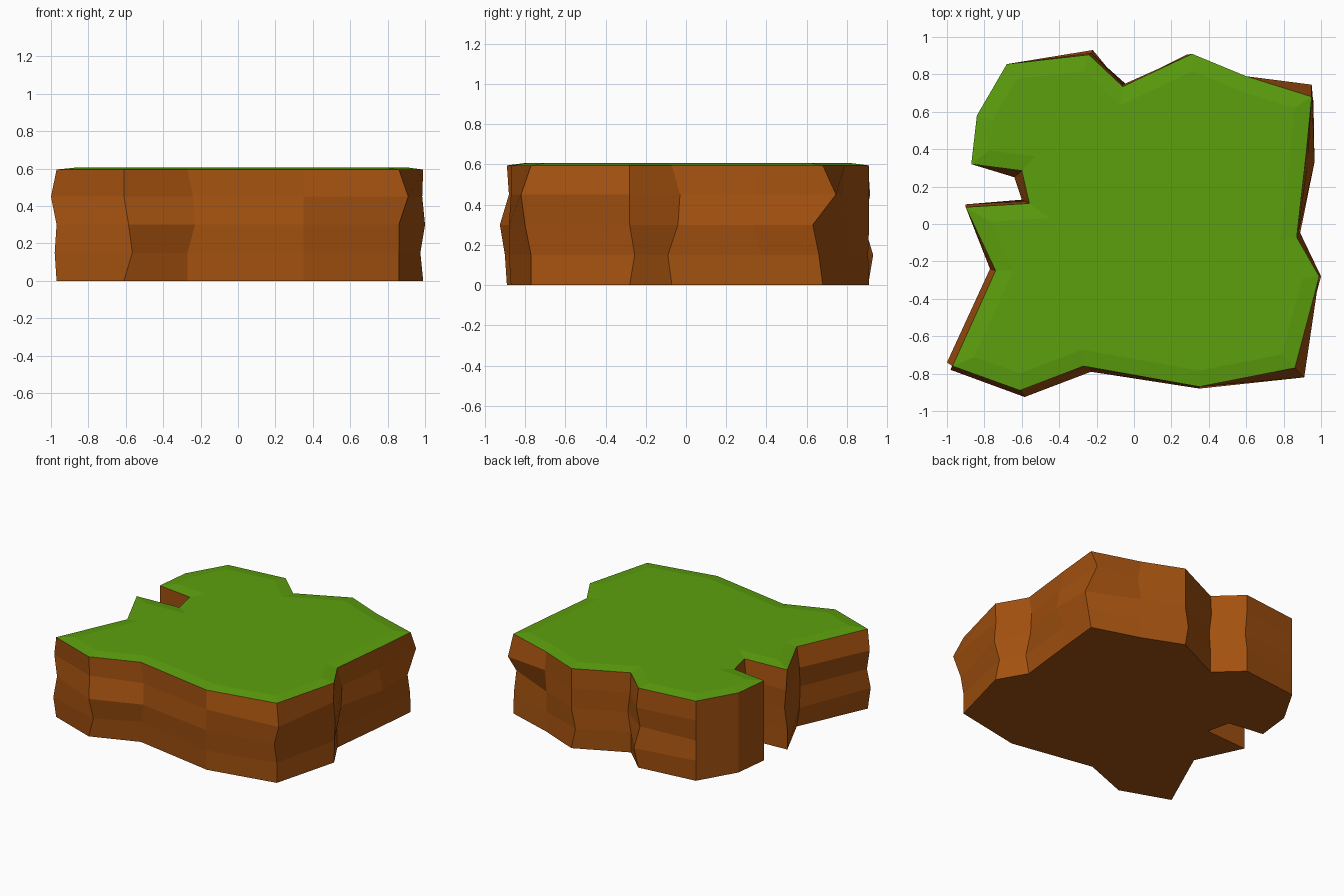
import bpy, bmesh
from mathutils import Vector

if "Cube" in bpy.data.objects:
    bpy.data.objects.remove(bpy.data.objects["Cube"])

# Outline of the island, counter-clockwise from front left
OUTLINE = [(-.97, -.76), (-.61, -.89), (-.27, -.76), (.35, -.87), (.86, -.77),
           (.99, -.28), (.87, -.07), (.92, .37), (.95, .68), (.60, .79),
           (.31, .91), (-.06, .735), (-.24, .905), (-.68, .855), (-.84, .58),
           (-.87, .32), (-.60, .285), (-.56, .11), (-.90, .09), (-.74, -.25)]

# Rocky wobble: corner moves (corner index: dx, dy) at the inner levels
LEVELS = [
    (0.00, {}),
    (0.15, {0: (-.01, -.02), 1: (.045, -.01), 3: (0, -.01), 5: (-.015, .025),
            6: (.01, -.02), 8: (.01, -.02), 10: (-.03, -.005), 12: (.02, .025),
            16: (-.02, -.02), 19: (-.03, .01)}),
    (0.30, {0: (0, .01), 1: (.025, -.035), 2: (.04, -.03), 3: (0, -.01),
            4: (0, -.03), 5: (.01, 0), 6: (.01, .03), 7: (.045, -.04),
            8: (.01, -.05), 11: (.02, .01), 12: (0, -.02), 16: (-.04, -.035),
            17: (-.04, .02), 18: (.03, -.01), 19: (-.02, -.01)}),
    (0.45, {0: (-.03, .02), 1: (0, .01), 2: (.03, -.01), 4: (.05, -.05),
            5: (-.005, 0), 6: (.01, .04), 7: (.01, -.04), 8: (0, .065),
            9: (.02, -.01), 11: (0, .01), 12: (.01, .01), 17: (-.02, .01),
            18: (0, .015), 19: (-.03, .01)}),
    (0.595, {}),
]
RIM, TOP = 0.085, 0.607


def material(name, rgb):
    m = bpy.data.materials.new(name)
    m.diffuse_color = (*rgb, 1)
    m.use_nodes = True
    m.node_tree.nodes["Principled BSDF"].inputs["Base Color"].default_value = m.diffuse_color
    return m


def inset(points, d):
    """Mitred inward offset of a counter-clockwise outline."""
    out = []
    for i, p in enumerate(points):
        p, a, b = Vector(p), Vector(points[i - 1]), Vector(points[(i + 1) % len(points)])
        e, f = (p - a).normalized(), (b - p).normalized()
        n, m = Vector((-e.y, e.x)), Vector((-f.y, f.x))
        out.append(p + (n + m) * d / (1 + n.dot(m)))
    return out


def build(name, rings, mat, cap):
    """Skin stacked rings of 3D points; cap the 'top' or the 'bottom'."""
    bm = bmesh.new()
    loops = [[bm.verts.new(p) for p in r] for r in rings]
    for lo, hi in zip(loops, loops[1:]):
        for i in range(len(lo)):
            j = (i + 1) % len(lo)
            bm.faces.new((lo[i], lo[j], hi[j], hi[i]))
    bm.faces.new(loops[-1] if cap == 'top' else loops[0][::-1])
    me = bpy.data.meshes.new(name)
    bm.to_mesh(me)
    bm.free()
    me.materials.append(mat)
    ob = bpy.data.objects.new(name, me)
    bpy.context.collection.objects.link(ob)


# Dirt sides and underside
walls = []
for z, moves in LEVELS:
    ring = []
    for i, (x, y) in enumerate(OUTLINE):
        dx, dy = moves.get(i, (0, 0))
        ring.append((x + dx, y + dy, z))
    walls.append(ring)
build("dirt_body", walls, material("brown dirt", (.37, .083, .005)), 'bottom')

# Grass top with a shallow sloping rim
inner = [(p.x, p.y, TOP) for p in inset(OUTLINE, RIM)]
build("grass_top", [walls[-1], inner], material("green grass", (.107, .35, .004)), 'top')
